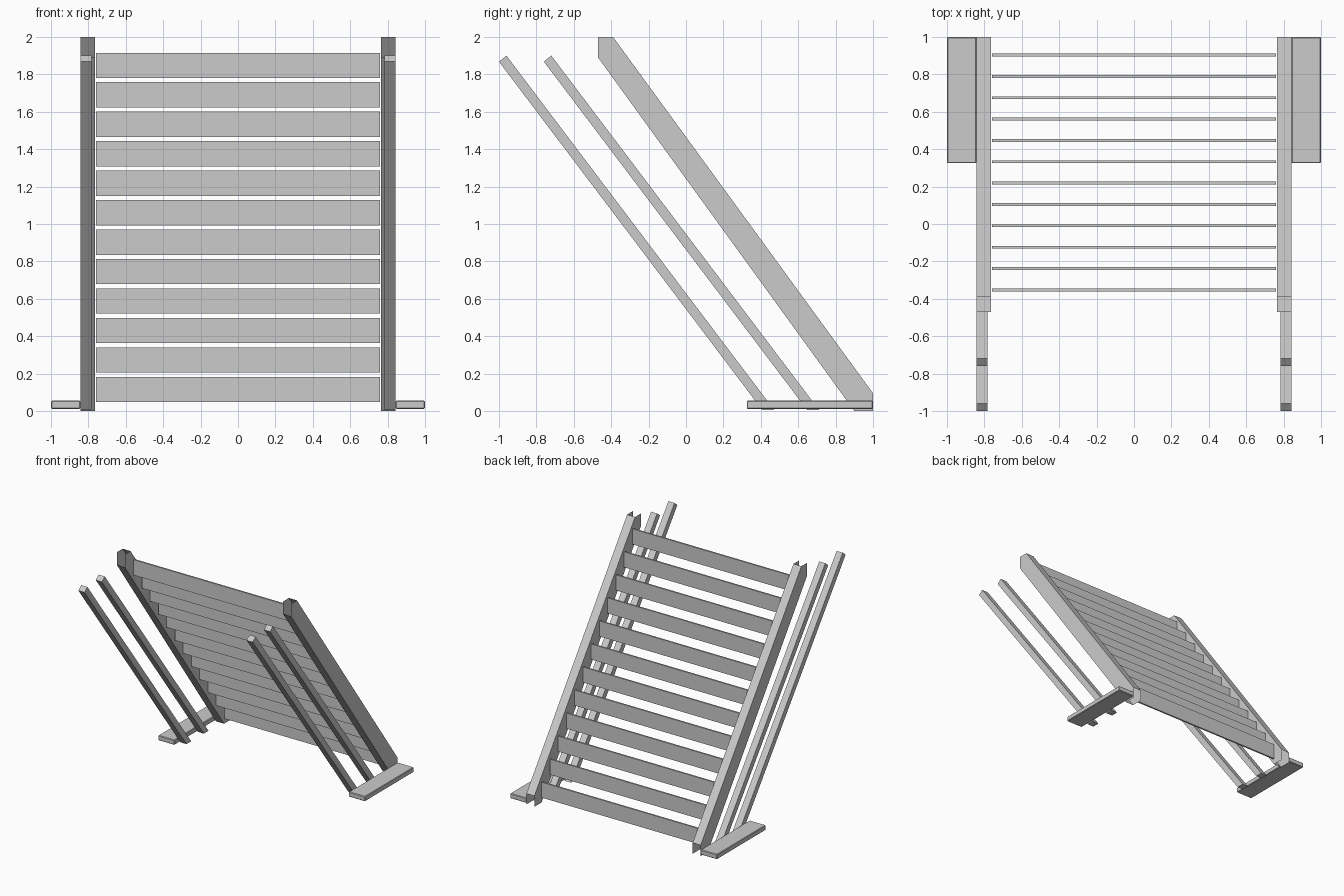
import bpy, bmesh

if "Cube" in bpy.data.objects:
    bpy.data.objects.remove(bpy.data.objects["Cube"])

def extrude_x(name, profile, x0, x1, caps=(), closed_sides=True):
    """Extrude a (y, z) profile along x; edges listed in caps stay open."""
    bm = bmesh.new()
    a = [bm.verts.new((x0, y, z)) for y, z in profile]
    b = [bm.verts.new((x1, y, z)) for y, z in profile]
    n = len(profile)
    bm.faces.new(a)
    bm.faces.new(b[::-1])
    for i in range(n):
        if i not in caps:
            j = (i + 1) % n
            bm.faces.new((a[i], b[i], b[j], a[j]))
    bmesh.ops.recalc_face_normals(bm, faces=bm.faces)
    me = bpy.data.meshes.new(name)
    bm.to_mesh(me)
    bm.free()
    ob = bpy.data.objects.new(name, me)
    bpy.context.collection.objects.link(ob)
    return ob

def rect(y0, y1, z0, z1):
    return [(y0, z0), (y1, z0), (y1, z1), (y0, z1)]

def pair(name, profile, x0, x1, open_edges=()):
    """Right and left copies of a part."""
    return [extrude_x(name + "_right", profile, x0, x1, open_edges),
            extrude_x(name + "_left", profile, -x1, -x0, open_edges)]

# Sloping side rails: hollow, open at both cut ends
rail = [(0.90, 0.0), (1.0, 0.0), (1.0, 0.095), (-0.39, 2.0), (-0.47, 2.0), (-0.47, 1.89)]
pair("side_rail", rail, 0.765, 0.842, open_edges=(0, 1, 3, 4))

# Two handrail bars on each side
for i, dy in enumerate((0.0, 0.24)):
    bar = [(y + dy, z) for y, z in
           [(0.408, 0.005), (0.472, 0.005), (-0.96, 1.9), (-1.0, 1.868)]]
    pair(f"handrail_{i + 1}", bar, 0.783, 0.842)

# Foot plates beside the rails
for plate in pair("foot_plate", rect(0.325, 1.0, 0.012, 0.055), 0.842, 1.0):
    bev = plate.modifiers.new("bevel", 'BEVEL')
    bev.width = 0.005
    bev.segments = 1

# Twelve upright slats stepping up the slope
for i in range(12):
    y = 0.903 - i * 0.1141
    z = 0.048 + i * 0.1575
    extrude_x(f"slat_{i + 1}", rect(y - 0.0075, y + 0.0075, z, z + 0.135), -0.758, 0.758)
